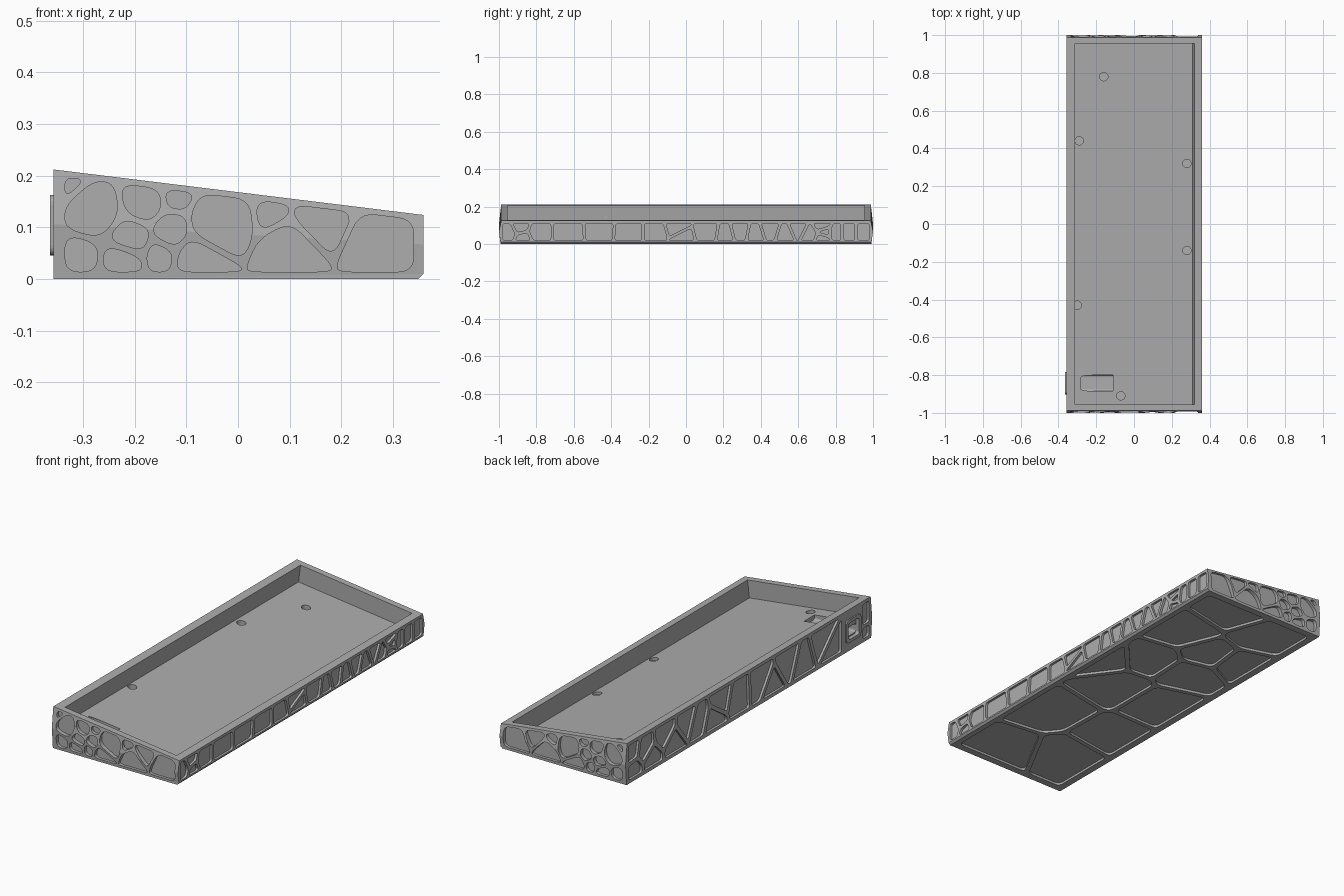
import bpy, bmesh, math
from mathutils import Vector, Matrix

if "Cube" in bpy.data.objects:
    bpy.data.objects.remove(bpy.data.objects["Cube"])

grey = bpy.data.materials.new("case_grey")
grey.diffuse_color = (0.42, 0.42, 0.42, 1)
grey.use_nodes = True
grey.node_tree.nodes["Principled BSDF"].inputs["Base Color"].default_value = grey.diffuse_color

XL, XR, ZL, ZR = -0.357, 0.359, 0.212, 0.124      # wedge profile
TILT = math.atan2(ZL - ZR, XR - XL)


def top_z(x):
    return ZL + (ZR - ZL) * (x - XL) / (XR - XL)


def make(name, bm):
    bmesh.ops.recalc_face_normals(bm, faces=bm.faces)
    me = bpy.data.meshes.new(name)
    bm.to_mesh(me)
    bm.free()
    me.materials.append(grey)
    ob = bpy.data.objects.new(name, me)
    bpy.context.collection.objects.link(ob)
    return ob


def box(bm, lo, hi, mat=Matrix()):
    size = [b - a for a, b in zip(lo, hi)]
    mid = [(a + b) / 2 for a, b in zip(lo, hi)]
    m = mat @ Matrix.Translation(mid) @ Matrix.Diagonal((*size, 1))
    return bmesh.ops.create_cube(bm, size=1, matrix=m)["verts"]


def cut(target, cutter):
    m = target.modifiers.new("cut", 'BOOLEAN')
    m.operation, m.solver, m.object = 'DIFFERENCE', 'EXACT', cutter
    dg = bpy.context.evaluated_depsgraph_get()
    me = bpy.data.meshes.new_from_object(target.evaluated_get(dg))
    target.modifiers.clear()
    target.data = me
    bpy.data.objects.remove(cutter)


def clip(poly, n, d):
    """Keep the part of a polygon where p.n <= d."""
    out = []
    for i, p in enumerate(poly):
        q = poly[(i + 1) % len(poly)]
        a, b = p.dot(n) - d, q.dot(n) - d
        if a <= 0:
            out.append(p)
        if a * b < 0:
            out.append(p.lerp(q, a / (a - b)))
    return out


def rounded(poly, r, steps=5):
    out = []
    for i, p in enumerate(poly):
        a, b = poly[i - 1] - p, poly[(i + 1) % len(poly)] - p
        s = p + a.normalized() * min(r, 0.45 * a.length)
        e = p + b.normalized() * min(r, 0.45 * b.length)
        for k in range(steps + 1):
            t = k / steps
            out.append(s * (1 - t) ** 2 + p * 2 * t * (1 - t) + e * t * t)
    return out


def cells(bm, seeds, region, gap, r, depth, place):
    """Weighted cell pattern (u, v, radius) extruded into cutter prisms."""
    for i, s in enumerate(seeds):
        poly = [Vector(p) for p in region]
        c = Vector(s[:2])
        for j, o in enumerate(seeds):
            if i == j or len(poly) < 3:
                continue
            n = Vector(o[:2]) - c
            L = n.length
            n.normalize()
            wi = s[2] if len(s) > 2 else 0
            wj = o[2] if len(o) > 2 else 0
            poly = clip(poly, n, c.dot(n) + (L * L + wi ** 2 - wj ** 2) / (2 * L) - gap)
        if len(poly) < 3:
            continue
        poly = rounded(poly, r)
        outer = [bm.verts.new(place(p.x, p.y, -0.02)) for p in poly]
        inner = [bm.verts.new(place(p.x, p.y, depth)) for p in poly]
        bm.faces.new(outer)
        bm.faces.new(inner[::-1])
        for k in range(len(poly)):
            l = (k + 1) % len(poly)
            bm.faces.new((outer[k], inner[k], inner[l], outer[l]))


# wedge body with gently bulging ends
bm = bmesh.new()
rings = []
bottom = [(XL, 0.002), (0.350, 0.002), (XR, 0.011)]
for y, f in ((-0.99, 0), (-1.0, 0.5), (-0.988, 1)):
    rings.append((y, f))
loops = []
for f, y in ((0, 0.992), (0.5, 1.0), (1, 0.988)):
    lv = []
    for x, sy in ((XL, -1), (XR, -1), (XR, 1), (XL, 1)):
        z0 = 0.0 if x < 0 else 0.010
        lv.append(bm.verts.new((x, sy * y, z0 + f * (top_z(x) - z0))))
    loops.append(lv)
base = [bm.verts.new((x, sy * 0.992, 0)) for x, sy in ((0.349, -1), (0.349, 1))]
for a, b in zip(loops, loops[1:]):
    for k in range(4):
        l = (k + 1) % 4
        bm.faces.new((a[k], a[l], b[l], b[k]))
bm.faces.new(loops[2])
b0 = loops[0]
bm.faces.new((b0[0], b0[3], base[1], base[0]))
bm.faces.new((base[0], base[1], b0[2], b0[1]))
bm.faces.new((b0[0], base[0], b0[1]))
bm.faces.new((b0[3], b0[2], base[1]))
case = make("tray_case", bm)

# main cavity, square to the sloped rim
slope = Matrix.Translation((0, 0, top_z(0))) @ Matrix.Rotation(TILT, 4, 'Y')
bm = bmesh.new()
box(bm, (-0.316, -0.955, -0.09), (0.322, 0.955, 0.1), slope)
cut(case, make("cavity_cutter", bm))

# recessed cell patterns
bm = bmesh.new()
pebbles = [(-.316, .176, .018), (-.28, .135, .05), (-.185, .15, .038), (-.122, .158, .018),
           (-.21, .082, .035), (-.13, .095, .03), (-.305, .043, .03), (-.225, .037, .033),
           (-.152, .05, .018), (-.07, .037, .045), (-.03, .11, .06), (.063, .121, .026),
           (.165, .113, .055), (.10, .05, .06), (.27, .065, .065)]
end_region = [(-.335, .014), (.34, .014), (.34, .115), (-.335, .197)]
for side in (-1, 1):
    cells(bm, pebbles, end_region, 0.006, 0.03, 0.022,
          lambda u, v, d, s=side: (u, s * (1 - d), v))

right_seeds = [(-.95, .06), (-.885, .09), (-.87, .03), (-.80, .06), (-.63, .06), (-.46, .07),
               (-.31, .06), (-.15, .06), (-.06, .085), (-.03, .025), (.12, .06), (.21, .045),
               (.29, .065), (.37, .05), (.45, .075), (.53, .05), (.60, .08), (.66, .05),
               (.73, .095), (.74, .065), (.73, .03), (.80, .06), (.87, .06), (.95, .06)]
cells(bm, right_seeds, [(-.98, .018), (.98, .018), (.98, .110), (-.98, .110)],
      0.008, 0.015, 0.012, lambda u, v, d: (XR - d, u, v))

left_seeds = [(.94, .15), (.93, .05), (.84, .13), (.78, .05), (.68, .15), (.6, .06), (.5, .14),
              (.4, .10), (.28, .06), (.22, .15), (.08, .11), (-.1, .12), (-.2, .05),
              (-.32, .13), (-.45, .08), (-.6, .13), (-.68, .05)]
cells(bm, left_seeds, [(-.75, .018), (.975, .018), (.975, .195), (-.75, .195)],
      0.010, 0.015, 0.012, lambda u, v, d: (XL + d, u, v))
cells(bm, [(-.95, .12), (-.95, .04)], [(-.975, .018), (-.925, .018), (-.925, .195), (-.975, .195)],
      0.008, 0.015, 0.012, lambda u, v, d: (XL + d, u, v))

base_seeds = [(.13, -.84), (.18, -.42), (-.15, -.69), (-.19, -.43), (.30, .13), (.10, -.02),
              (-.20, -.02), (.13, .28), (-.11, .29), (.18, .61), (-.06, .51), (-.23, .53),
              (.12, .89), (-.15, .79)]
cells(bm, base_seeds, [(-.32, -.955), (.32, -.955), (.32, .955), (-.32, .955)],
      0.012, 0.03, 0.012, lambda u, v, d: (u, v, d))
cut(case, make("cell_cutter", bm))

# screw holes in the floor
bm = bmesh.new()
for x, y in ((-.16, .78), (-.29, .44), (.28, .32), (.28, -.14), (-.30, -.43), (-.07, -.91)):
    depth = 0.015 if x > 0 else 0.035
    bmesh.ops.create_cone(bm, cap_ends=True, segments=24, radius1=.022, radius2=.022, depth=2 * depth,
                          matrix=Matrix.Translation((x, y, top_z(x) - 0.0905)))
cut(case, make("screw_hole_cutter", bm))


# rounded cable port frame on the tall side, with a channel into the tray
def port_block(bm, x0, x1, y0, y1, z0, z1, r):
    poly = rounded([Vector(p) for p in ((y0, z0), (y1, z0), (y1, z1), (y0, z1))], r)
    a = [bm.verts.new((x0, p.x, p.y)) for p in poly]
    b = [bm.verts.new((x1, p.x, p.y)) for p in poly]
    bm.faces.new(a)
    bm.faces.new(b[::-1])
    for k in range(len(a)):
        l = (k + 1) % len(a)
        bm.faces.new((a[k], b[k], b[l], a[l]))


def channel():
    bm = bmesh.new()
    port_block(bm, -0.40, -0.11, -0.885, -0.80, 0.068, 0.112, 0.012)
    return make("channel_cutter", bm)


def recess():
    bm = bmesh.new()
    port_block(bm, -0.40, -0.345, -0.885, -0.80, 0.062, 0.146, 0.015)
    return make("port_recess_cutter", bm)


bm = bmesh.new()
port_block(bm, -0.364, -0.335, -0.902, -0.783, 0.046, 0.163, 0.02)
port = make("cable_port_frame", bm)
for ob in (case, port):
    cut(ob, recess())
    cut(ob, channel())
